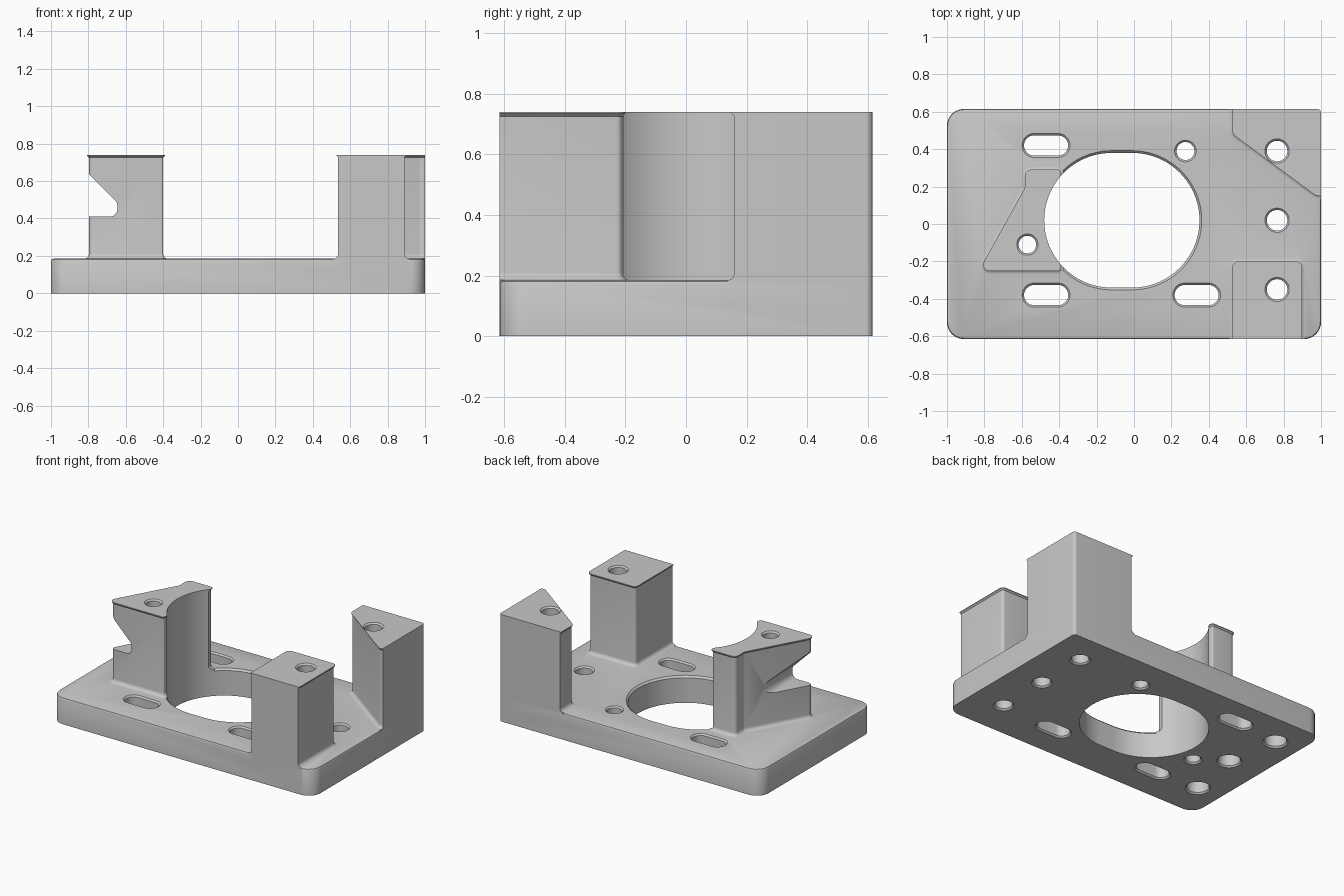
import bpy, bmesh, math
from mathutils import Vector

if "Cube" in bpy.data.objects:
    bpy.data.objects.remove(bpy.data.objects["Cube"])

PLATE_TOP, POST_TOP = 0.185, 0.74
FILLET = 0.025

grey = bpy.data.materials.new("machined_grey")
grey.use_nodes = True
grey.diffuse_color = (0.58, 0.58, 0.58, 1)
grey.node_tree.nodes["Principled BSDF"].inputs["Base Color"].default_value = (0.58, 0.58, 0.58, 1)


def outline(corners, offset, steps):
    """Counter-clockwise (x, y, radius) corners, grown by offset and rounded."""
    pts = [Vector(c[:2]) for c in corners]
    n = len(pts)
    grown, concave = [], []
    for i in range(n):
        a = (pts[i] - pts[i - 1]).normalized()
        b = (pts[(i + 1) % n] - pts[i]).normalized()
        na, nb = Vector((a.y, -a.x)), Vector((b.y, -b.x))
        grown.append(pts[i] + (na + nb) * offset / (1 + na.dot(nb)))
        concave.append(a.x * b.y - a.y * b.x < 0)
    ring = []
    for i in range(n):
        p = grown[i]
        r = max(0.005, corners[i][2] + (-offset if concave[i] else offset))
        u = (grown[i - 1] - p).normalized()
        v = (grown[(i + 1) % n] - p).normalized()
        half = u.angle(v) / 2
        centre = p + (u + v).normalized() * r / math.sin(half)
        start = (p + u * r / math.tan(half) - centre).normalized()
        end = (p + v * r / math.tan(half) - centre).normalized()
        ring += [centre + start.slerp(end, k / steps) * r for k in range(steps + 1)]
    return ring


def prism(name, corners, levels, steps=6):
    """Loft a rounded outline through (height, offset) levels."""
    bm = bmesh.new()
    rings = [[bm.verts.new((p.x, p.y, z)) for p in outline(corners, off, steps)]
             for z, off in levels]
    bm.faces.new(rings[0][::-1])
    bm.faces.new(rings[-1])
    for low, high in zip(rings, rings[1:]):
        for i in range(len(low)):
            j = (i + 1) % len(low)
            bm.faces.new((low[i], low[j], high[j], high[i]))
    bmesh.ops.remove_doubles(bm, verts=bm.verts, dist=1e-5)
    bmesh.ops.recalc_face_normals(bm, faces=bm.faces)
    mesh = bpy.data.meshes.new(name)
    bm.to_mesh(mesh)
    bm.free()
    mesh.materials.append(grey)
    obj = bpy.data.objects.new(name, mesh)
    bpy.context.collection.objects.link(obj)
    return obj


def combine(target, tool, operation):
    """Apply a boolean and remove the tool."""
    tool.hide_render = True
    mod = target.modifiers.new(operation, "BOOLEAN")
    mod.operation, mod.object, mod.solver = operation, tool, "EXACT"
    bpy.context.view_layer.objects.active = target
    bpy.ops.object.modifier_apply(modifier=mod.name)
    bpy.data.objects.remove(tool)


def box(x, y, hx, hy, r):
    return [(x - hx, y - hy, r), (x + hx, y - hy, r), (x + hx, y + hy, r), (x - hx, y + hy, r)]


def hole(x, y, hx, r, top):
    """Round hole or slot with a chamfer at both mouths."""
    levels = [(-0.02, 0.01), (0, 0.01), (0.01, 0), (top - 0.01, 0), (top, 0.01), (top + 0.02, 0.01)]
    combine(bracket, prism("hole_cutter", box(x, y, hx, r, r), levels, 8), "DIFFERENCE")


# Base plate with a softened top edge
plate_outline = [(-1, -0.615, 0.09), (1, -0.615, 0.09), (1, 0.615, 0.02), (-1, 0.615, 0.09)]
bracket = prism("mounting_bracket", plate_outline,
                [(0, 0), (0.172, 0), (0.181, -0.004), (PLATE_TOP, -0.013)], 8)

# Oval centre opening
opening = box(-0.065, 0.02, 0.415, 0.36, 0.36)
combine(bracket, prism("opening_cutter", opening,
                       [(-0.1, 0), (0.173, 0), (PLATE_TOP, 0.012), (0.25, 0.012)], 24), "DIFFERENCE")

# Three posts: flared foot, plain shaft, thin lip at the top
post_levels = [(0.1, FILLET)]
for k in range(6):
    a = k / 5 * math.pi / 2
    post_levels.append((PLATE_TOP + FILLET * (1 - math.cos(a)), FILLET * (1 - math.sin(a))))
post_levels += [(POST_TOP - 0.014, 0), (POST_TOP - 0.005, 0.009), (POST_TOP, 0.009)]

posts = {
    "front_post": [(0.535, -0.7, 0.02), (0.89, -0.7, 0.02), (0.89, -0.21, 0.02), (0.535, -0.21, 0.02)],
    "back_post": [(0.535, 0.485, 0.03), (0.975, 0.16, 0.03), (1.1, 0.16, 0.02),
                  (1.1, 0.7, 0.02), (0.535, 0.7, 0.02)],
    "left_post": [(-0.815, -0.243, 0.025), (-0.4, -0.243, 0.01), (-0.4, 0.282, 0.01),
                  (-0.575, 0.282, 0.025), (-0.575, 0.19, 0.03)],
}
for name, corners in posts.items():
    post = prism(name, corners, post_levels)
    # Trim flush with the plate sides
    combine(post, prism("envelope", plate_outline, [(-0.1, 0), (0.9, 0)], 8), "INTERSECT")
    if name == "left_post":
        # Side notch and the hollow that follows the opening
        notch = prism("notch_cutter", [(-1, 0.41, 0.01), (-0.645, 0.41, 0.04),
                                       (-0.645, 0.485, 0.04), (-1, 0.84, 0.01)],
                      [(-0.5, 0), (0.5, 0)])
        notch.rotation_euler.x = math.pi / 2
        bpy.context.view_layer.update()
        combine(post, notch, "DIFFERENCE")
        combine(post, prism("hollow_cutter", opening, [(-0.1, 0), (0.9, 0)], 24), "DIFFERENCE")
    combine(bracket, post, "UNION")

# Bolt holes, through the posts and the plate
for x, y, r, top in [(0.765, 0.39, 0.055, POST_TOP), (0.765, -0.35, 0.055, POST_TOP),
                     (0.765, 0.02, 0.055, PLATE_TOP), (0.275, 0.39, 0.048, PLATE_TOP),
                     (-0.57, -0.11, 0.047, POST_TOP)]:
    hole(x, y, r, r, top)

# Adjustment slots
for x, y in [(-0.47, 0.42), (-0.47, -0.38), (0.335, -0.38)]:
    hole(x, y, 0.118, 0.054, PLATE_TOP)

# Blind holes in the underside
for x, y in [(-0.82, 0.39), (-0.755, 0.02), (-0.82, -0.36)]:
    cutter = prism("blind_cutter", box(x, y, 0.07, 0.07, 0.07),
                   [(-0.02, 0.01), (0, 0.01), (0.01, 0), (0.11, 0)], 8)
    combine(bracket, cutter, "DIFFERENCE")

bpy.ops.object.select_all(action="DESELECT")
bracket.select_set(True)
bpy.context.view_layer.objects.active = bracket
bpy.ops.object.shade_smooth_by_angle(angle=math.radians(30))
